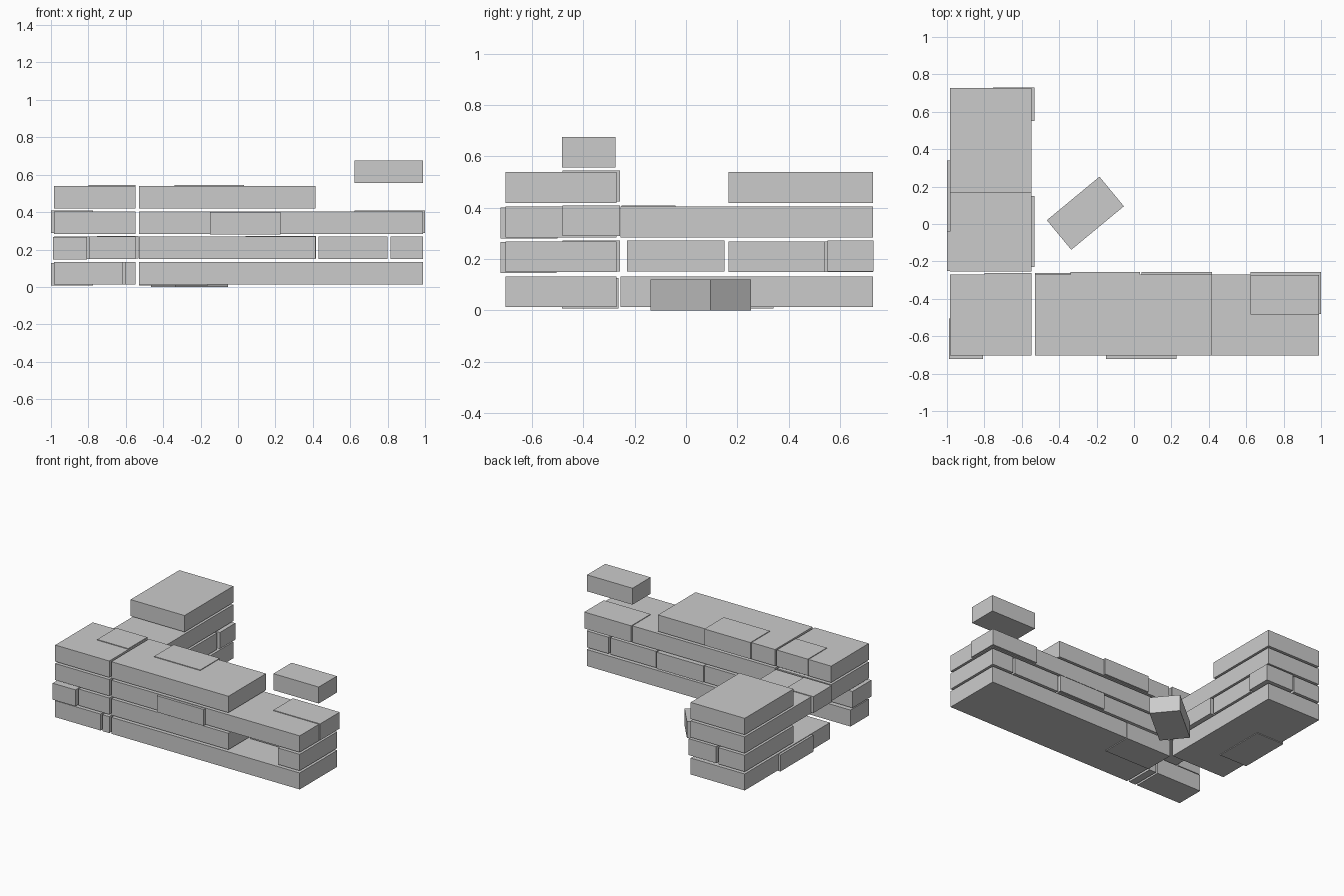
import bpy, math

if "Cube" in bpy.data.objects:
    bpy.data.objects.remove(bpy.data.objects["Cube"])

# one plain grey for all bricks
grey = bpy.data.materials.new("brick_grey")
grey.diffuse_color = (0.6, 0.6, 0.6, 1)
grey.use_nodes = True
grey.node_tree.nodes["Principled BSDF"].inputs["Base Color"].default_value = grey.diffuse_color

H = 0.12                                # brick height
Z = [0.013, 0.149, 0.284, 0.419]        # bottom of each course


def block(name, x0, x1, y0, y1, z0, z1, turn=0):
    """Box between the given limits, optionally turned about z."""
    bpy.ops.mesh.primitive_cube_add(
        size=1, location=((x0 + x1) / 2, (y0 + y1) / 2, (z0 + z1) / 2),
        rotation=(0, 0, math.radians(turn)))
    ob = bpy.context.object
    ob.name = name
    ob.scale = (x1 - x0, y1 - y0, z1 - z0)
    ob.data.materials.append(grey)
    return ob


def course(i, name, x0, x1, y0, y1, dz=0.0):
    """Brickwork lying in course i, shifted by dz."""
    block(f"{name}_course_{i + 1}", x0, x1, y0, y1, Z[i] + dz, Z[i] + H + dz)


F, B = -0.703, -0.27          # front and back of the long wall
M0, M1 = -0.493, -0.478       # joint between its two rows
L, R = -0.983, -0.547         # left and right of the side wall
S, E = -0.255, 0.727          # start and end of the side wall
W, X = -0.53, 0.99            # start and end of the long wall

# long wall
course(0, "long_wall", W, X, F, B)
course(1, "long_wall", W, 0.415, F, B)
course(1, "long_wall_rear_brick", 0.43, 0.80, M1, B)
course(1, "long_wall_end", 0.815, X, F, B)
course(2, "long_wall", W, X, F, B)
course(3, "long_wall", W, 0.415, F, B)

# bricks standing slightly proud of the long wall
course(0, "proud_inner_brick", W + 0.002, -0.16, -0.483, -0.262, -0.006)
course(1, "proud_rear_brick", 0.04, 0.417, -0.48, -0.256, 0.003)
course(2, "proud_front_brick", -0.15, 0.228, -0.722, -0.5, -0.004)
course(2, "proud_end_brick", 0.622, 1.0, -0.481, -0.256, 0.005)
course(3, "raised_top_brick", -0.34, 0.032, -0.481, -0.257, 0.005)

# corner pier
course(0, "pier_front_brick", L, -0.617, F, M0)
course(0, "pier_closer", -0.602, R, F, M0)
course(1, "pier_proud_brick", -0.99, -0.807, -0.722, -0.505, -0.003)
course(1, "pier_right", -0.795, R, F, B)
course(2, "pier", L, R, F, B)
course(3, "pier", L, R, F, B)
course(3, "pier_raised_brick", -0.80, R - 0.002, -0.481, -0.262, 0.005)

# side wall
course(0, "side_wall", L, R, S, E)
course(0, "side_proud_brick", -1.0, -0.775, -0.04, 0.34, -0.005)
course(1, "side_outer_row", L, -0.77, 0.165, E)
course(1, "side_inner_brick", -0.755, R, 0.165, 0.54)
course(1, "side_inner_end_brick", -0.755, -0.532, 0.55, 0.73, 0.003)
course(1, "side_inner_proud_brick", -0.755, -0.532, -0.23, 0.15, 0.003)
course(2, "side_wall", L, R, S, E)
course(2, "side_proud_brick", -1.0, -0.775, S + 0.003, -0.04, 0.005)
course(3, "side_wall", L, R, 0.165, E)

# loose bricks: one above the end of the wall, one on the ground
block("upper_loose_brick", 0.624, 0.99, -0.483, -0.274, 0.556, 0.676)
block("ground_loose_brick", -0.4425, -0.0775, -0.045, 0.16, 0.0, H, 39.6)
